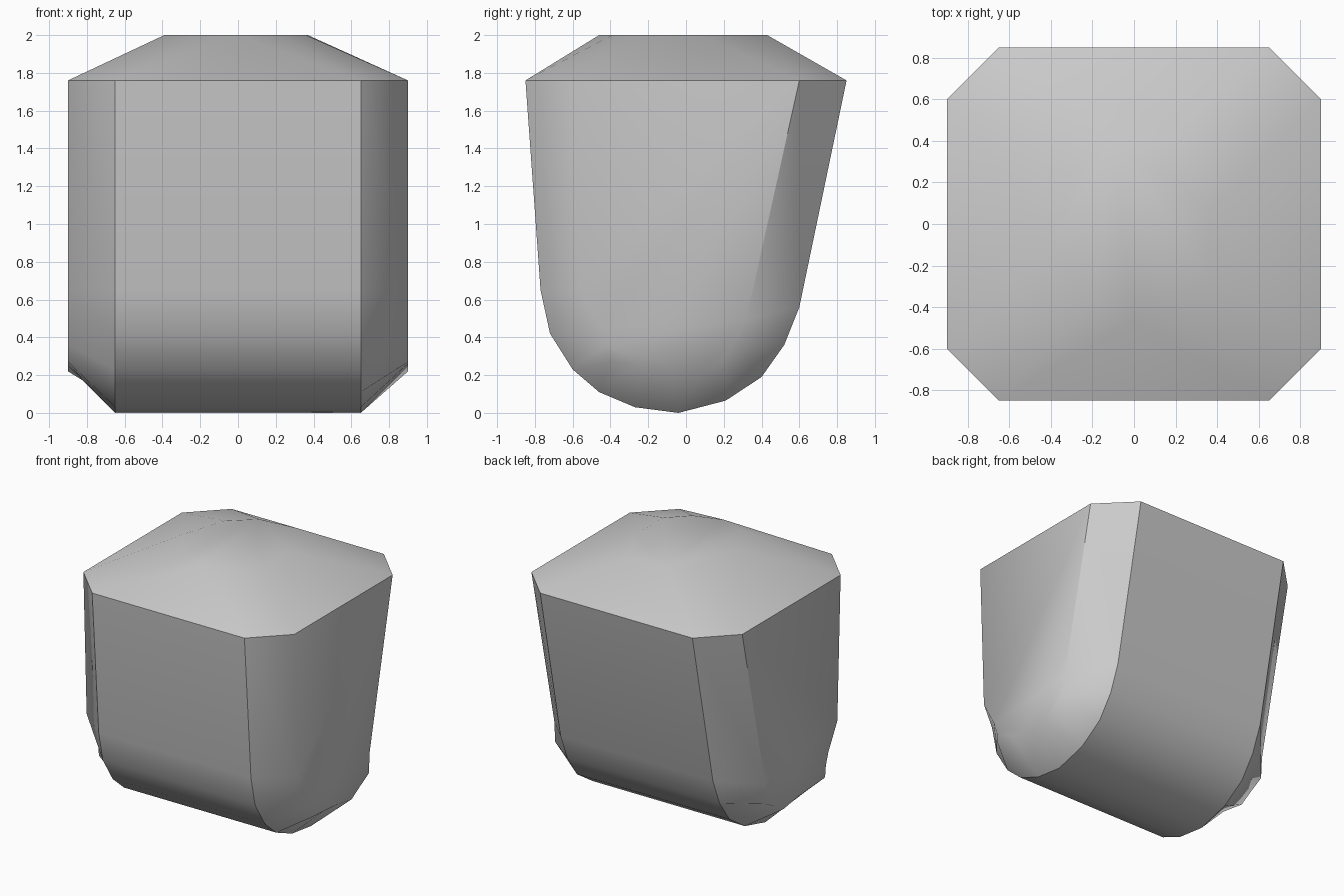
import bpy, bmesh

cube = bpy.data.objects.get("Cube")
if cube:
    bpy.data.objects.remove(cube)

grey = bpy.data.materials.new("light grey")
grey.use_nodes = True
colour = (0.6, 0.6, 0.6, 1)
grey.diffuse_color = colour
grey.node_tree.nodes["Principled BSDF"].inputs["Base Color"].default_value = colour

RIM = 1.76


def finish(name, bm):
    """Turn a bmesh into a smooth shaded object."""
    bmesh.ops.recalc_face_normals(bm, faces=bm.faces)
    for f in bm.faces:
        f.smooth = True
    mesh = bpy.data.meshes.new(name)
    bm.to_mesh(mesh)
    bm.free()
    mesh.materials.append(grey)
    obj = bpy.data.objects.new(name, mesh)
    bpy.context.collection.objects.link(obj)
    return obj


# Rounded body: U-shaped (y, z) profiles, full size in the middle, smaller on the side panels
outer = [(-.85, RIM), (-.77, .65), (-.72, .42), (-.6, .23), (-.46, .11), (-.27, .03),
         (-.04, 0), (.21, .065), (.4, .19), (.52, .36), (.6, .56), (.85, RIM)]
inner = [(-.6, RIM), (-.56, .65), (-.45, .45), (-.42, .36), (-.41, .27), (-.25, .26),
         (-.1, .25), (.1, .22), (.2, .28), (.31, .34), (.32, .5), (.6, RIM)]

bm = bmesh.new()
rails = [[bm.verts.new((x, y, z)) for y, z in prof]
         for x, prof in ((-.9, inner), (-.65, outer), (.65, outer), (.9, inner))]
for a, b in zip(rails, rails[1:]):
    for i in range(len(a) - 1):
        bm.faces.new((a[i], a[i + 1], b[i + 1], b[i]))
for side in (rails[0], rails[-1]):
    bm.faces.new(side)

# Sharp creases along the front and back edges and the back of the side panels
for rail in rails[1:3]:
    for a, b in zip(rail, rail[1:]):
        bm.edges.get((a, b)).smooth = False
for rail in (rails[0], rails[-1]):
    bm.edges.get((rail[-2], rail[-1])).smooth = False
finish("body", bm)

# Sloping lid: octagonal rim rising to a small irregular flat top
bm = bmesh.new()
rim = [(.65, .85), (.9, .6), (.9, -.6), (.65, -.85),
       (-.65, -.85), (-.9, -.6), (-.9, .6), (-.65, .85)]
crown = [(0, -.46), (.22, -.39), (.36, -.25), (.37, .08), (.2, .43),
         (-.1, .4), (-.28, .24), (-.39, -.1), (-.2, -.39)]
for ring, z in ((rim, RIM), (crown, 2)):
    for x, y in ring:
        bm.verts.new((x, y, z))
bmesh.ops.convex_hull(bm, input=bm.verts)
base = [f for f in bm.faces if all(v.co.z < RIM + .01 for v in f.verts)]
bmesh.ops.delete(bm, geom=base, context="FACES")
finish("lid", bm)
